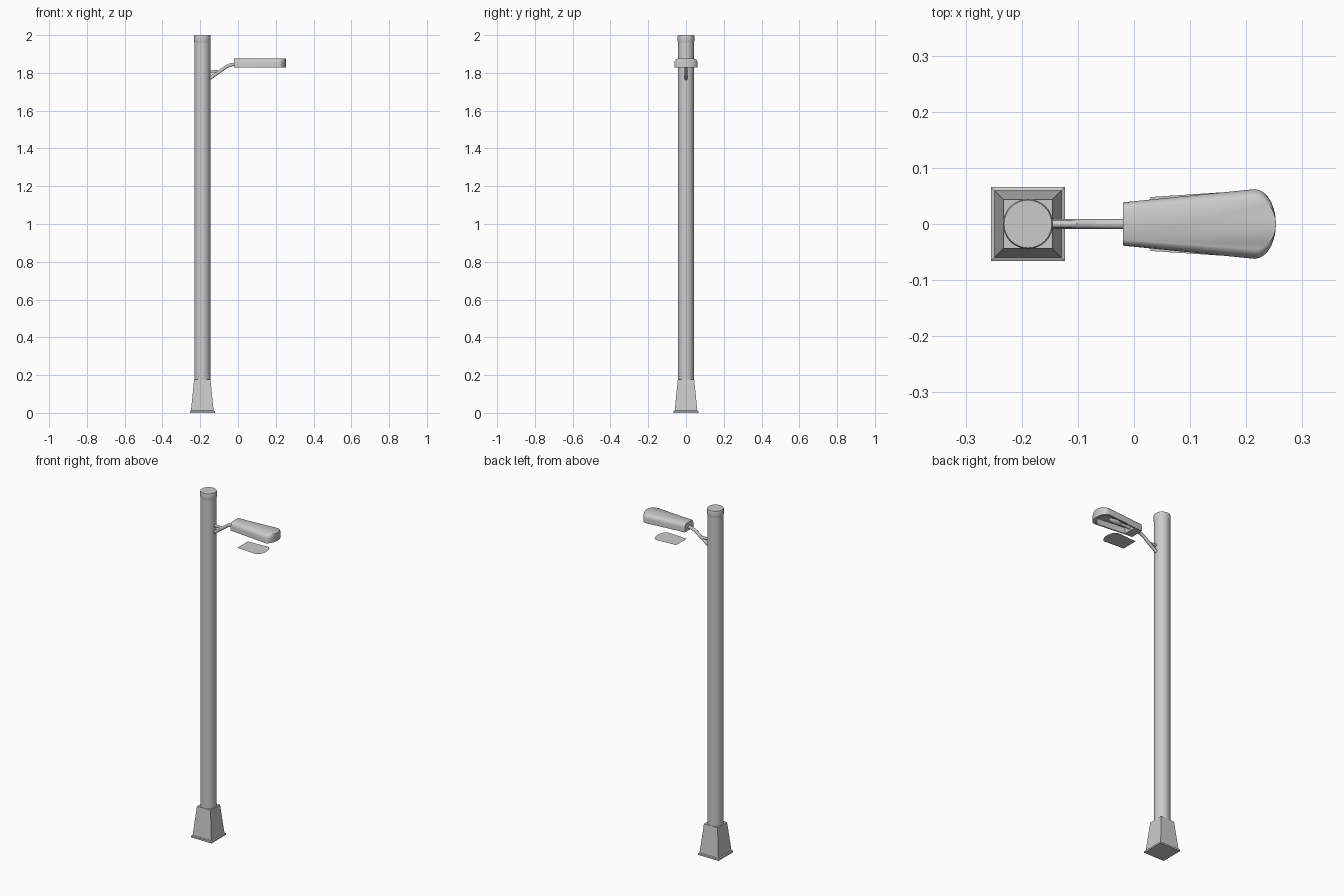
import bpy, bmesh
from math import sin, cos, pi, radians

if "Cube" in bpy.data.objects:
    bpy.data.objects.remove(bpy.data.objects["Cube"])

PX = -0.189  # pole centre in x


def make(name, rings, cap_start=True, cap_end=True, smooth=None):
    """Skin a stack of closed rings that share one point count."""
    bm = bmesh.new()
    loops = [[bm.verts.new(p) for p in r] for r in rings]
    n = len(loops[0])
    for a, b in zip(loops, loops[1:]):
        for i in range(n):
            j = (i + 1) % n
            bm.faces.new((a[i], a[j], b[j], b[i]))
    if cap_start:
        bm.faces.new(loops[0][::-1])
    if cap_end:
        bm.faces.new(loops[-1])
    if len(rings) > 1:
        bmesh.ops.recalc_face_normals(bm, faces=bm.faces)
    me = bpy.data.meshes.new(name)
    bm.to_mesh(me)
    bm.free()
    ob = bpy.data.objects.new(name, me)
    bpy.context.collection.objects.link(ob)
    if smooth:
        bpy.ops.object.select_all(action='DESELECT')
        ob.select_set(True)
        bpy.context.view_layer.objects.active = ob
        bpy.ops.object.shade_smooth_by_angle(angle=radians(smooth))
    return ob


def circle(r, z, n=32):
    return [(PX + r * cos(2 * pi * i / n), r * sin(2 * pi * i / n), z) for i in range(n)]


def square(h, z):
    return [(PX + sx * h, sy * h, z) for sx, sy in ((-1, -1), (1, -1), (1, 1), (-1, 1))]


def blade(x0, w0, x1, w1, tip, z, ys=1.0, n=14):
    """Tapered outline with a straight heel and a rounded tip."""
    pts = [(x0, w0 * ys, z), (x0, -w0 * ys, z)]
    for i in range(n + 1):
        t = -pi / 2 + pi * i / n
        pts.append((x1 + (tip - x1) * cos(t), w1 * ys * sin(t), z))
    return pts


def tube(name, pts, r, bezier=False):
    cu = bpy.data.curves.new(name, 'CURVE')
    cu.dimensions = '3D'
    cu.bevel_depth = r
    cu.bevel_resolution = 3
    cu.use_fill_caps = True
    if bezier:
        sp = cu.splines.new('BEZIER')
        sp.bezier_points.add(len(pts) - 1)
        for bp, p in zip(sp.bezier_points, pts):
            bp.co = p
            bp.handle_left_type = bp.handle_right_type = 'AUTO'
        sp.resolution_u = 5
    else:
        sp = cu.splines.new('POLY')
        sp.points.add(len(pts) - 1)
        for q, p in zip(sp.points, pts):
            q.co = (*p, 1)
    ob = bpy.data.objects.new(name, cu)
    bpy.context.collection.objects.link(ob)


# Square tapered foot with a thin plinth
make("base", [square(0.066, 0), square(0.066, 0.009), square(0.060, 0.012), square(0.0435, 0.177)])

# Round pole and its slightly wider cap
make("pole", [circle(0.0425, 0.17), circle(0.0425, 1.968)], smooth=30)
make("pole_cap", [circle(0.0425, 1.962), circle(0.0445, 1.972),
                  circle(0.0445, 1.993), circle(0.0425, 2.0)], smooth=30)

# Bent arm and short horizontal brace
tube("arm", [(-0.16, 0, 1.764), (-0.10, 0, 1.805), (-0.055, 0, 1.836), (-0.01, 0, 1.848)], 0.009, True)
tube("arm_brace", [(-0.16, 0, 1.808), (-0.092, 0, 1.808)], 0.007)

# Lamp housing: rounded shoulders outside, recess underneath
outer = (-0.02, 0.0385, 0.215, 0.062, 0.253)
inner = (0.03, 0.036, 0.195, 0.053, 0.236)
make("lamp_housing", [
    blade(*inner, 1.862), blade(*inner, 1.828),
    blade(*outer, 1.828), blade(*outer, 1.854),
    blade(*outer, 1.863, 0.96), blade(*outer, 1.871, 0.86), blade(*outer, 1.875, 0.73)], smooth=40)

# Bulb inside the recess, with its socket
bpy.ops.mesh.primitive_uv_sphere_add(segments=16, ring_count=8, radius=1, location=(0.125, 0, 1.847))
bulb = bpy.context.object
bulb.name = "bulb"
bulb.scale = (0.045, 0.015, 0.013)
bpy.ops.object.shade_smooth()
tube("bulb_socket", [(0.03, 0, 1.847), (0.09, 0, 1.847)], 0.009)

# Thin flat lens sheet hanging below the lamp
make("lens_sheet", [blade(0.029, 0.048, 0.150, 0.056, 0.182, 1.745)], cap_start=False)
